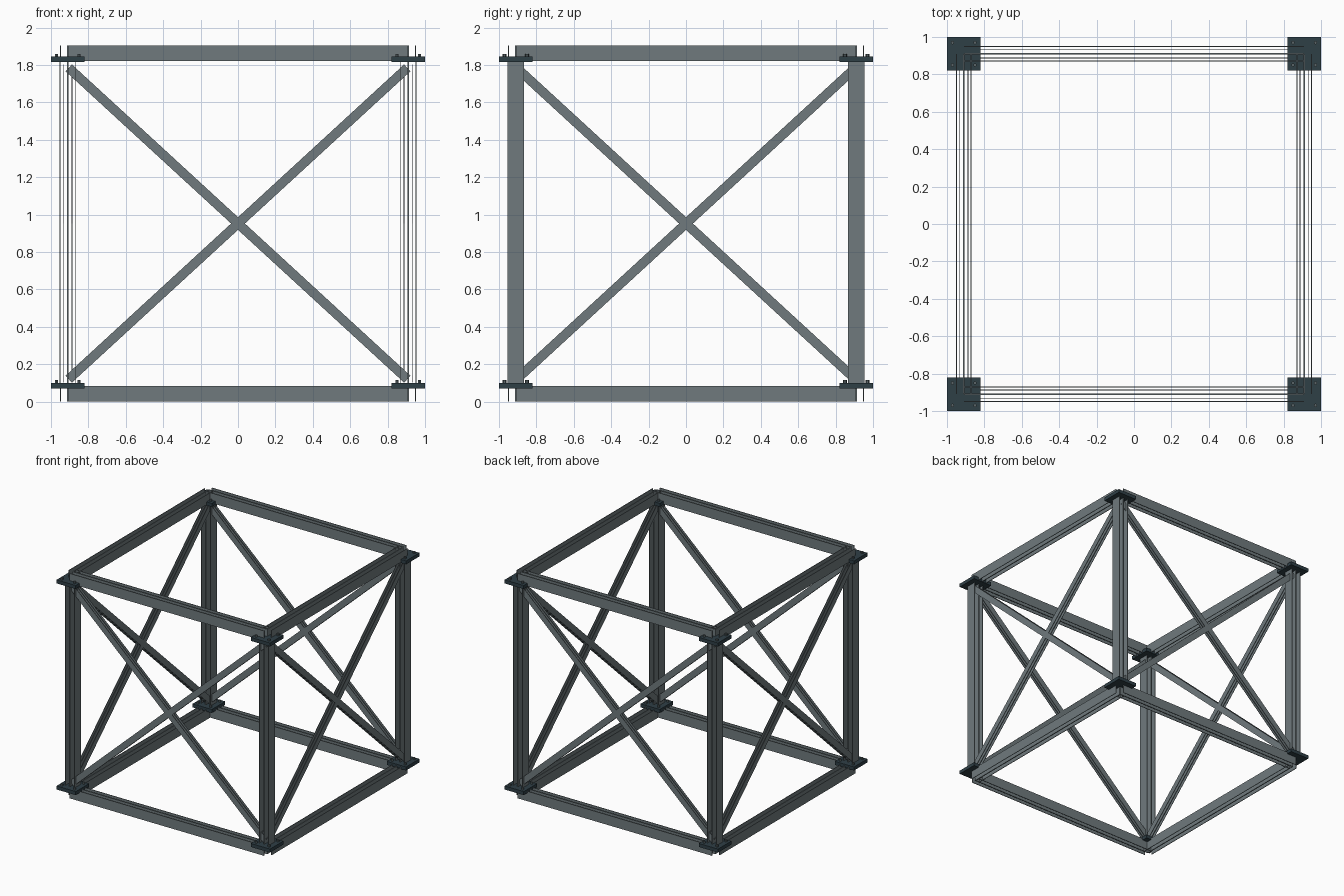
import bpy, bmesh, math
from mathutils import Matrix, Vector

if "Cube" in bpy.data.objects:
    bpy.data.objects.remove(bpy.data.objects["Cube"])


def material(name, rgb):
    m = bpy.data.materials.new(name)
    m.diffuse_color = (*rgb, 1)
    m.use_nodes = True
    m.node_tree.nodes["Principled BSDF"].inputs["Base Color"].default_value = m.diffuse_color
    return m


STEEL = material("grey steel", (0.16, 0.195, 0.207))
DARK = material("dark steel", (0.028, 0.05, 0.062))
BOLT = material("bolt steel", (0.10, 0.13, 0.14))

C = 0.91                      # column centre line
LOW, HIGH = 0.085, 1.83       # plate centre heights
MID = 0.9525                  # middle of the frame


def finish(bm, name, mat):
    me = bpy.data.meshes.new(name)
    bm.to_mesh(me)
    bm.free()
    me.materials.append(mat)
    ob = bpy.data.objects.new(name, me)
    bpy.context.collection.objects.link(ob)
    return ob


def add_box(bm, size, matrix):
    bmesh.ops.create_cube(bm, size=1, matrix=matrix @ Matrix.Diagonal((*size, 1)))


def member(name, a, b, normal, depth, half_gap, t_out, t_mid):
    """Three parallel plates running from a to b, stacked along normal."""
    a, b, n = Vector(a), Vector(b), Vector(normal)
    along = (b - a).normalized()
    side = n.cross(along)
    rot = Matrix((along, n, side)).transposed().to_4x4()
    bm = bmesh.new()
    for off, t in ((-half_gap + t_out / 2, t_out), (0, t_mid), (half_gap - t_out / 2, t_out)):
        place = Matrix.Translation((a + b) / 2 + n * off) @ rot
        add_box(bm, ((b - a).length, t, depth), place)
    return finish(bm, name, STEEL)


# Columns
for sx in (-1, 1):
    for sy in (-1, 1):
        member("column", (sx * C, sy * C, LOW), (sx * C, sy * C, HIGH), (1, 0, 0),
               0.088, 0.045, 0.005, 0.008)

# Horizontal beams and cross braces on the four sides
for s in (-1, 1):
    for z, label in ((0.0425, "bottom_beam"), (1.8625, "top_beam")):
        member(label, (-C, s * C, z), (C, s * C, z), (0, 1, 0), 0.084, 0.042, 0.005, 0.008)
        member(label, (s * C, -C, z), (s * C, C, z), (1, 0, 0), 0.084, 0.042, 0.005, 0.008)
    for d in (-1, 1):
        rise = 0.832 * d
        member("brace", (-0.905, s * C, MID - rise), (0.905, s * C, MID + rise), (0, 1, 0),
               0.05, 0.024, 0.003, 0.005)
        member("brace", (s * C, -0.905, MID - rise), (s * C, 0.905, MID + rise), (1, 0, 0),
               0.05, 0.024, 0.003, 0.005)

# Corner plates with four hexagonal bolts each
for sx in (-1, 1):
    for sy in (-1, 1):
        for z in (LOW, HIGH):
            bm = bmesh.new()
            add_box(bm, (0.18, 0.18, 0.03), Matrix.Translation((sx * C, sy * C, z)))
            finish(bm, "corner_plate", DARK)
            bm = bmesh.new()
            for bx in (-0.06, 0.06):
                for by in (-0.06, 0.06):
                    bmesh.ops.create_cone(
                        bm, cap_ends=True, segments=6, radius1=0.01, radius2=0.01, depth=0.016,
                        matrix=Matrix.Translation((sx * C + bx, sy * C + by, z + 0.022)))
            finish(bm, "plate_bolts", BOLT)
